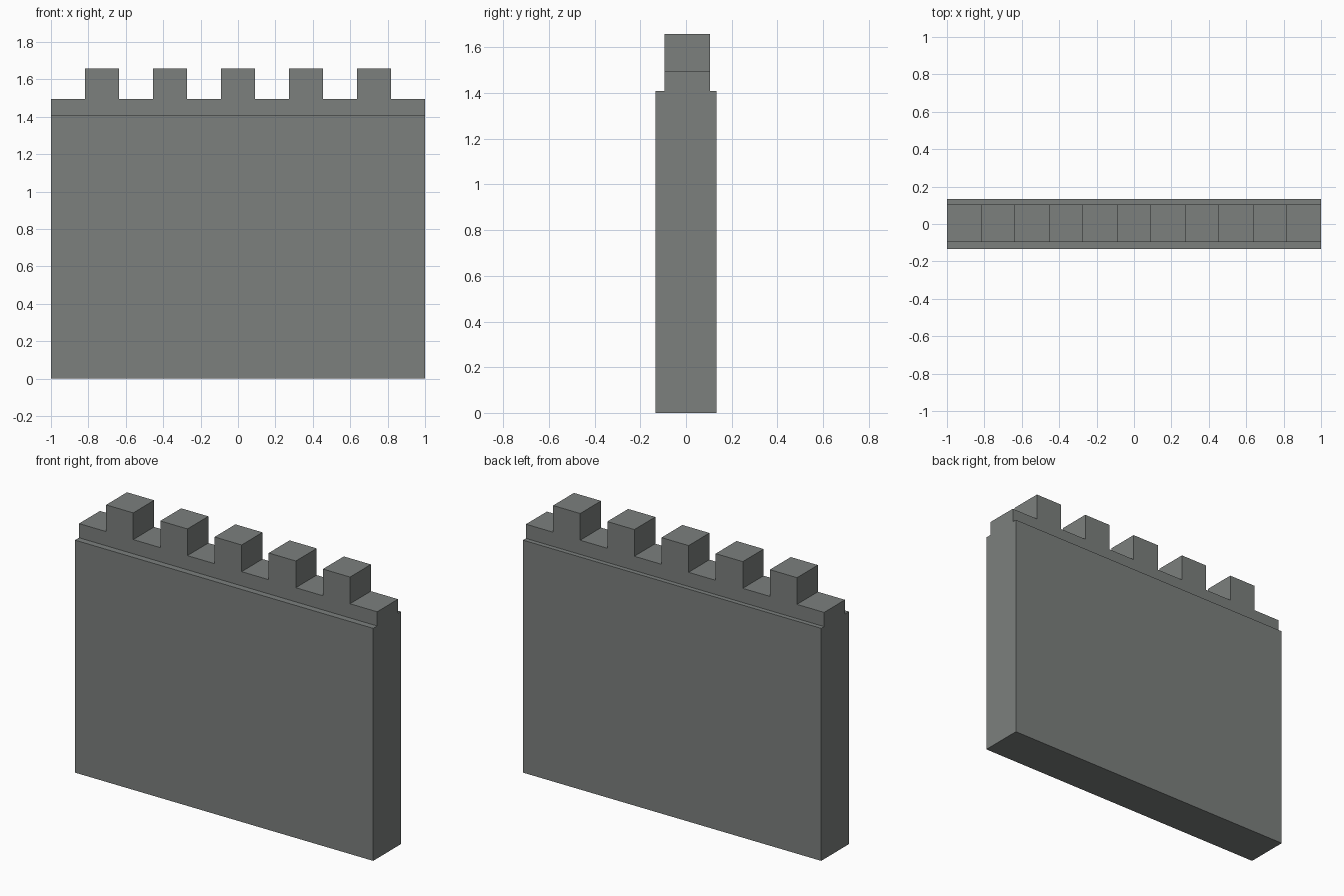
import bpy, bmesh

if "Cube" in bpy.data.objects:
    bpy.data.objects.remove(bpy.data.objects["Cube"])

stone = bpy.data.materials.new("grey_stone")
stone.diffuse_color = (0.2, 0.215, 0.207, 1)
stone.use_nodes = True
stone.node_tree.nodes["Principled BSDF"].inputs["Base Color"].default_value = stone.diffuse_color


def extrude_profile(name, profile, y0, y1):
    """Solid made from an x-z outline, extruded from y0 to y1."""
    bm = bmesh.new()
    face = bm.faces.new([bm.verts.new((x, y0, z)) for x, z in profile])
    geom = bmesh.ops.extrude_face_region(bm, geom=[face])["geom"]
    moved = [g for g in geom if isinstance(g, bmesh.types.BMVert)]
    bmesh.ops.translate(bm, verts=moved, vec=(0, y1 - y0, 0))
    bmesh.ops.recalc_face_normals(bm, faces=bm.faces)
    mesh = bpy.data.meshes.new(name)
    bm.to_mesh(mesh)
    bm.free()
    mesh.materials.append(stone)
    obj = bpy.data.objects.new(name, mesh)
    bpy.context.collection.objects.link(obj)
    return obj


SHELF, GAP, TOP = 1.41, 1.496, 1.658

# Thick lower wall
extrude_profile("wall", [(-1, 0), (1, 0), (1, SHELF), (-1, SHELF)], -0.133, 0.133)

# Narrower battlement: 11 equal steps, every second one raised
step = 2 / 11
outline = [(-1, SHELF), (1, SHELF), (1, GAP)]
for i in range(5):
    right = 1 - step * (2 * i + 1)
    left = right - step
    outline += [(right, GAP), (right, TOP), (left, TOP), (left, GAP)]
outline.append((-1, GAP))
extrude_profile("battlement", outline, -0.095, 0.105)
